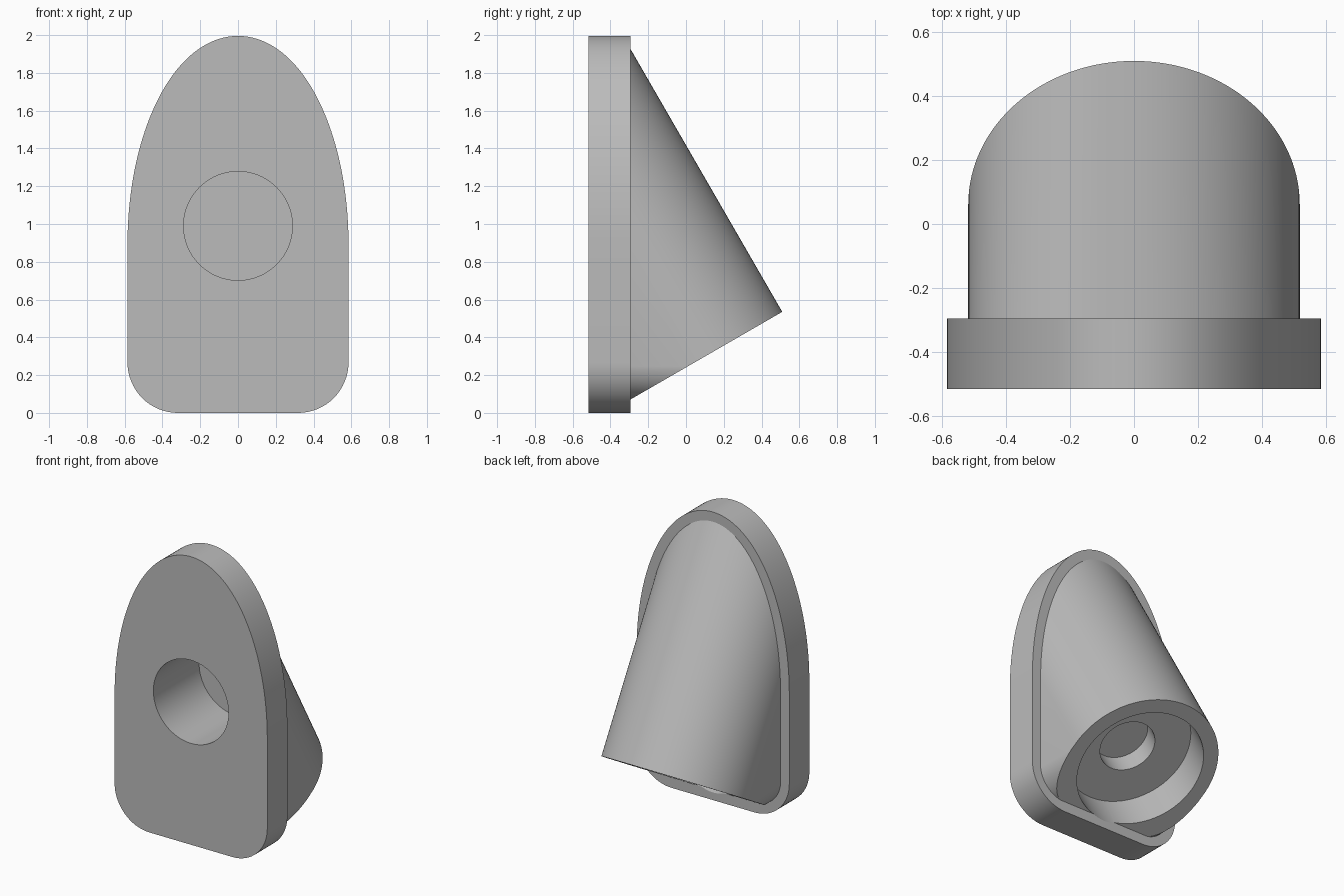
import bpy, bmesh
from math import sin, cos, pi, radians
from mathutils import Vector

cube = bpy.data.objects.get("Cube")
if cube:
    bpy.data.objects.remove(cube, do_unlink=True)

R = 0.518                      # radius of the tilted body
LIP = 0.067                    # plate border around the body
CORNER = 0.2                   # body corner radius
FRONT, BACK = -0.515, -0.295   # plate faces
AXIS = Vector((0, -0.5, cos(radians(30))))        # body axis, pointing up
TOWARD_PLATE = Vector((0, -cos(radians(30)), -0.5))
SOCKET = Vector((0, 0.061, 0.276))                # centre of the open end

grey = bpy.data.materials.new("plain grey")
grey.use_nodes = True
colour = (0.5, 0.5, 0.5, 1)
grey.diffuse_color = colour
grey.node_tree.nodes["Principled BSDF"].inputs["Base Color"].default_value = colour


def prism(name, points, sweep):
    """Sweep a closed outline along a vector."""
    bm = bmesh.new()
    face = bm.faces.new([bm.verts.new(p) for p in points])
    swept = bmesh.ops.extrude_face_region(bm, geom=[face])["geom"]
    bmesh.ops.translate(bm, verts=[g for g in swept if isinstance(g, bmesh.types.BMVert)],
                        vec=sweep)
    bmesh.ops.recalc_face_normals(bm, faces=bm.faces)
    mesh = bpy.data.meshes.new(name)
    bm.to_mesh(mesh)
    bm.free()
    mesh.materials.append(grey)
    obj = bpy.data.objects.new(name, mesh)
    bpy.context.collection.objects.link(obj)
    return obj


def disc(centre, u, v, radius, steps=96):
    return [centre + radius * (cos(2 * pi * i / steps) * u + sin(2 * pi * i / steps) * v)
            for i in range(steps)]


def bottom_corners(half, base, radius, y, steps=16):
    """Rounded lower edge, from the -x side to the +x side."""
    points = []
    for side, start in ((-1, pi), (1, 1.5 * pi)):
        for i in range(steps + 1):
            a = start + i * pi / 2 / steps
            points.append(Vector((side * (half - radius) + radius * cos(a), y,
                                  base + radius + radius * sin(a))))
    return points


def combine(target, tool, operation):
    mod = target.modifiers.new(operation.lower(), 'BOOLEAN')
    mod.operation = operation
    mod.solver = 'EXACT'
    mod.object = tool
    bpy.context.view_layer.objects.active = target
    bpy.ops.object.modifier_apply(modifier=mod.name)
    bpy.data.objects.remove(tool, do_unlink=True)


X = Vector((1, 0, 0))
Z = Vector((0, 0, 1))

# Plate: border offset from the ellipse where the body meets it
centre_z = SOCKET.z + (SOCKET.y - BACK) / 0.5 * AXIS.z
arch = []
for i in range(97):
    t = pi * i / 96
    normal = Vector((2 * cos(t), 0, sin(t))).normalized()
    arch.append(Vector((R * cos(t), FRONT, centre_z + 2 * R * sin(t))) + LIP * normal)
plate = prism("mounting_plate",
              arch + bottom_corners(R + LIP, 0, CORNER + LIP, FRONT),
              Vector((0, BACK - FRONT, 0)))

# Body: round at the back, straight-sided toward the plate
profile = [SOCKET + R * (cos(pi * i / 64) * X - sin(pi * i / 64) * TOWARD_PLATE)
           for i in range(65)]
profile += [SOCKET + s * R * X + 0.6 * TOWARD_PLATE for s in (-1, 1)]
body = prism("angled_body", profile, 3 * AXIS)

# Trim the body at the plate and round its lower corners
start = BACK - 0.02
trim = prism("body_trim",
             [Vector((R + 0.001, start, 4)), Vector((-R - 0.001, start, 4))]
             + bottom_corners(R + 0.001, LIP, CORNER, start),
             Vector((0, 2, 0)))
combine(body, trim, 'INTERSECT')
combine(body, plate, 'UNION')

# Front hole, then the stepped socket in the angled end
front_hole = prism("front_hole",
                   disc(Vector((0, FRONT - 0.1, 0.99)), X, Z, 0.288),
                   Vector((0, 0.6, 0)))
combine(body, front_hole, 'DIFFERENCE')
for name, radius, depth in (("wide_socket", 0.42, 0.25), ("small_socket", 0.182, 0.39)):
    bore = prism(name, disc(SOCKET - 0.1 * AXIS, X, TOWARD_PLATE, radius),
                 (depth + 0.1) * AXIS)
    combine(body, bore, 'DIFFERENCE')

# Smooth curves, sharp rims
body.name = "angled_bracket"
bpy.ops.object.select_all(action='DESELECT')
body.select_set(True)
bpy.context.view_layer.objects.active = body
bpy.ops.object.shade_smooth_by_angle(angle=radians(25))
